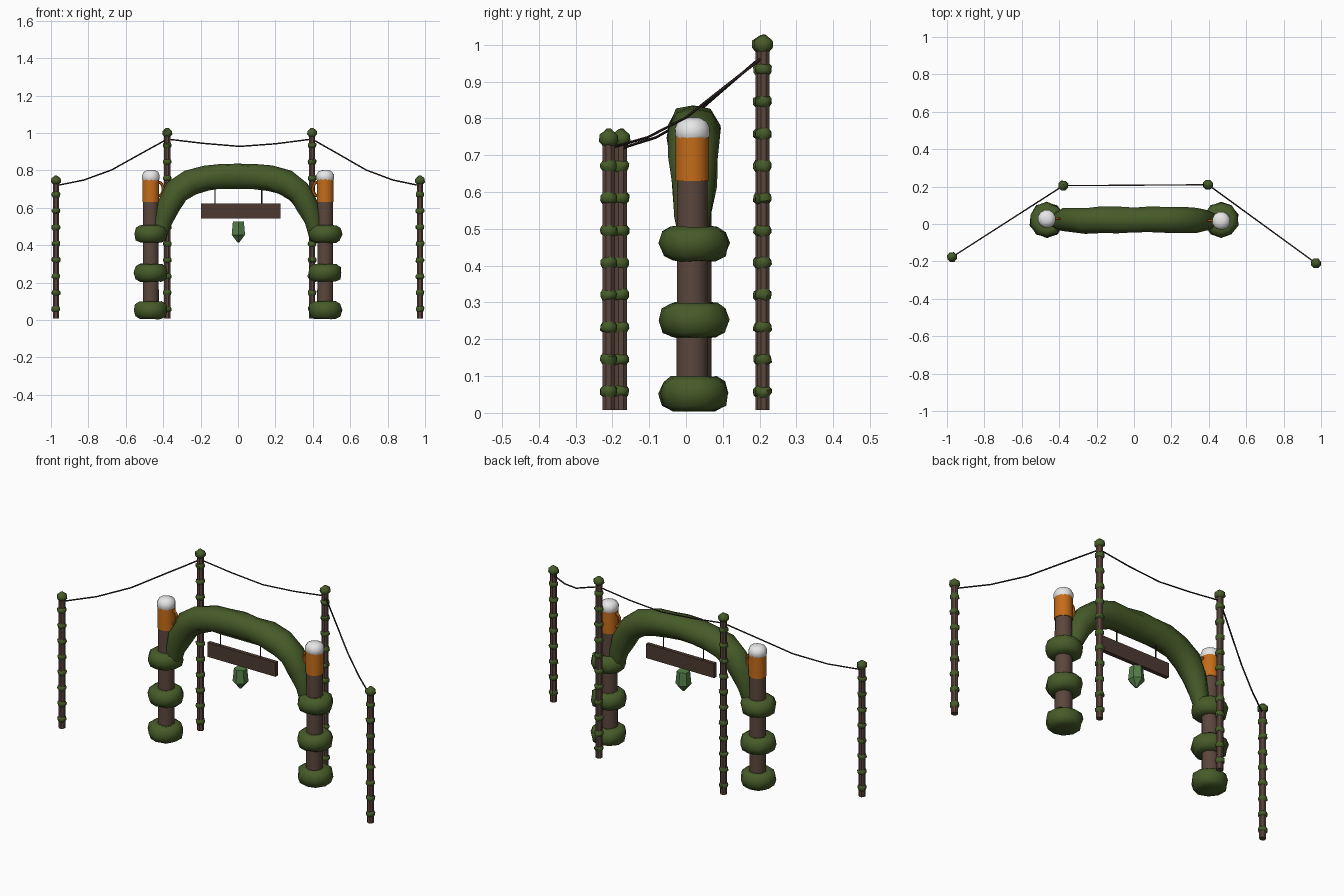
import bpy, bmesh, math, random
from mathutils import Vector

if "Cube" in bpy.data.objects:
    bpy.data.objects.remove(bpy.data.objects["Cube"])

random.seed(4)


def mat(name, rgb):
    m = bpy.data.materials.new(name)
    m.diffuse_color = (*rgb, 1)
    m.use_nodes = True
    m.node_tree.nodes["Principled BSDF"].inputs["Base Color"].default_value = m.diffuse_color
    return m


BARK = mat("bark brown", (0.105, 0.062, 0.046))
PLANK = mat("plank brown", (0.075, 0.042, 0.032))
MOSS = mat("moss green", (0.062, 0.105, 0.022))
LEAF = mat("leaf green", (0.09, 0.21, 0.065))
AMBER = mat("amber", (0.56, 0.15, 0.010))
FOAM = mat("foam white", (0.80, 0.80, 0.80))
ROPE = mat("dark rope", (0.030, 0.020, 0.017))


def finish(name, bm, material, smooth=None):
    bmesh.ops.recalc_face_normals(bm, faces=bm.faces)
    me = bpy.data.meshes.new(name)
    bm.to_mesh(me)
    bm.free()
    ob = bpy.data.objects.new(name, me)
    bpy.context.collection.objects.link(ob)
    me.materials.append(material)
    if smooth:
        bpy.ops.object.select_all(action='DESELECT')
        ob.select_set(True)
        bpy.context.view_layer.objects.active = ob
        bpy.ops.object.shade_smooth_by_angle(angle=math.radians(smooth))
    return ob


def skin(bm, rings):
    """Bridge rings of points and cap both ends."""
    vs = [[bm.verts.new(p) for p in r] for r in rings]
    n = len(vs[0])
    for a, b in zip(vs, vs[1:]):
        for i in range(n):
            bm.faces.new((a[i], a[(i + 1) % n], b[(i + 1) % n], b[i]))
    bm.faces.new(vs[0][::-1])
    bm.faces.new(vs[-1])


def lathe(bm, c, profile, sides, jit=0.0):
    rings = []
    for r, z in profile:
        ring = []
        for i in range(sides):
            a = 2 * math.pi * (i + 0.5) / sides
            k = r * (1 + random.uniform(-jit, jit))
            ring.append((c[0] + k * math.cos(a), c[1] + k * math.sin(a),
                         c[2] + z + random.uniform(-jit, jit) * 0.05))
        rings.append(ring)
    skin(bm, rings)


def tube(bm, pts, radii, sides, jit=0.0):
    pts = [Vector(p) for p in pts]
    rings = []
    for i, p in enumerate(pts):
        t = (pts[min(i + 1, len(pts) - 1)] - pts[max(i - 1, 0)]).normalized()
        u = t.cross(Vector((0, 1, 0) if abs(t.y) < 0.9 else (0, 0, 1))).normalized()
        v = t.cross(u)
        ring = []
        for k in range(sides):
            a = 2 * math.pi * k / sides
            r = radii[i] * (1 + random.uniform(-jit, jit))
            ring.append(p + (u * math.cos(a) + v * math.sin(a)) * r)
        rings.append(ring)
    skin(bm, rings)


# mossy gate posts topped with mugs
RING = [(0.058, -0.047), (0.084, -0.034), (0.094, 0.0), (0.086, 0.032), (0.062, 0.047), (0.03, 0.04)]
DOME = [(0.040, -0.012), (0.049, 0.006), (0.049, 0.025), (0.040, 0.043), (0.020, 0.053)]
for side, x, y in (("left", -0.466, 0.027), ("right", 0.466, 0.017)):
    s = -1 if x < 0 else 1
    bm = bmesh.new()
    lathe(bm, (x, y, 0), [(0.044, 0.03), (0.043, 0.635)], 12)
    finish(side + "_gate_post", bm, BARK, 40)
    bm = bmesh.new()
    for z in (0.052, 0.252, 0.46):
        lathe(bm, (x, 0.022, z), RING, 10, 0.04)
    finish(side + "_moss_rings", bm, MOSS, 60)
    bm = bmesh.new()
    lathe(bm, (x, y, 0), [(0.046, 0.63), (0.046, 0.755)], 14)
    # handle loop facing the arch
    pts = [(x - s * (0.042 + 0.024 * math.sin(a)), y, 0.70 + 0.036 * math.cos(a))
           for a in [math.pi * i / 8 for i in range(9)]]
    tube(bm, pts, [0.008] * 9, 6)
    finish(side + "_mug", bm, AMBER, 40)
    bm = bmesh.new()
    lathe(bm, (x, y, 0.748), DOME, 12, 0.03)
    finish(side + "_mug_foam", bm, FOAM, 60)

# moss arch
half = [(0.418, 0.45, 0.038), (0.400, 0.53, 0.050), (0.372, 0.61, 0.062), (0.325, 0.685, 0.069),
        (0.255, 0.735, 0.071), (0.17, 0.760, 0.070), (0.085, 0.768, 0.070)]
path = [(-x, z, r) for x, z, r in half] + [(0, 0.77, 0.07)] + half[::-1]
bm = bmesh.new()
tube(bm, [(x, 0.02, z) for x, z, r in path], [r for x, z, r in path], 9, 0.09)
finish("moss_arch", bm, MOSS, 60)

# hanging sign board and its cords
bm = bmesh.new()
bmesh.ops.create_cube(bm, size=1)
for v in bm.verts:
    v.co = Vector((0.015 + v.co.x * 0.425, 0.02 + v.co.y * 0.022, 0.583 + v.co.z * 0.08))
finish("sign_board", bm, PLANK)
bm = bmesh.new()
for x in (-0.123, 0.127):
    tube(bm, [(x, 0.02, 0.61), (x, 0.02, 0.72)], [0.003] * 2, 6)
finish("sign_cords", bm, ROPE)

# leafy cone under the sign
bm = bmesh.new()
lathe(bm, (0.002, 0.02, 0), [(0.034, 0.527), (0.041, 0.455), (0.006, 0.415)], 6)
finish("hanging_cone", bm, LEAF)

# lantern poles wrapped in moss
poles = [("outer_left", -0.973, -0.177, 0.745), ("inner_left", -0.378, 0.205, 1.0),
         ("inner_right", 0.396, 0.21, 1.0), ("outer_right", 0.973, -0.21, 0.745)]
for name, x, y, top in poles:
    bm = bmesh.new()
    lathe(bm, (x, y, 0), [(0.018, 0.008), (0.018, top)], 8)
    finish(name + "_pole", bm, BARK)
    bm = bmesh.new()
    z = 0.058
    while z < top - 0.05:
        lathe(bm, (x, y, z), [(0.016, -0.016), (0.024, -0.006), (0.024, 0.006), (0.016, 0.016)], 8, 0.07)
        z += 0.0875
    lathe(bm, (x, y, top), [(0.014, -0.022), (0.028, -0.008), (0.027, 0.010), (0.006, 0.026)], 8, 0.04)
    finish(name + "_pole_moss", bm, MOSS, 50)

# sagging ropes between the pole tops
sags = [[0.718, 0.748, 0.802, 0.885, 0.967], [0.967, 0.944, 0.928, 0.942, 0.967],
        [0.967, 0.885, 0.802, 0.748, 0.718]]
for (n, xa, ya, _), (_, xb, yb, _), zs in zip(poles, poles[1:], sags):
    bm = bmesh.new()
    pts = [(xa + (xb - xa) * i / 4, ya + (yb - ya) * i / 4, z) for i, z in enumerate(zs)]
    tube(bm, pts, [0.0038] * 5, 6)
    finish("rope_from_" + n, bm, ROPE, 60)
